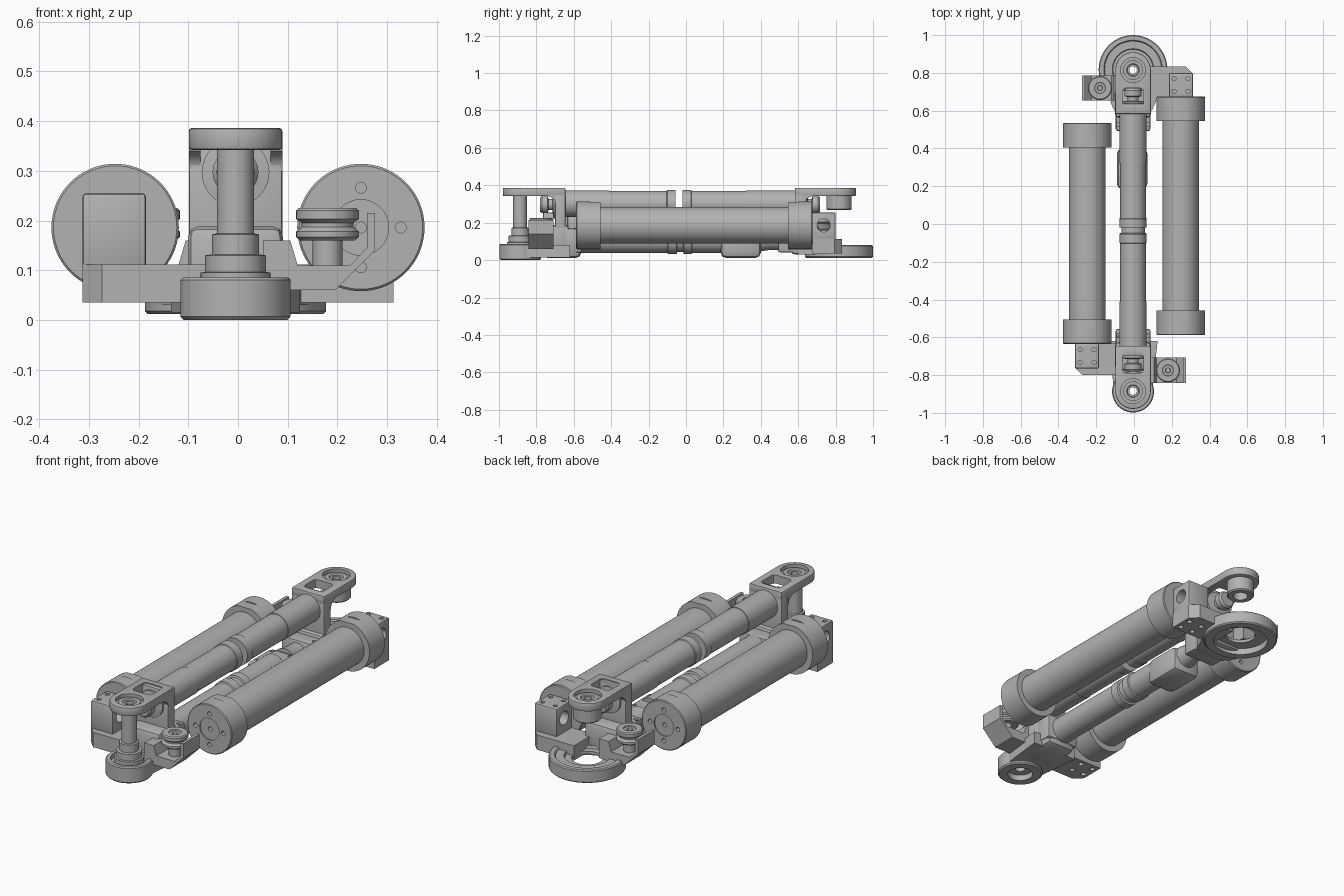
import bpy, bmesh
from math import sin, cos, pi, radians
from mathutils import Vector

if "Cube" in bpy.data.objects:
    bpy.data.objects.remove(bpy.data.objects["Cube"])

metal = bpy.data.materials.new("plain_grey")
metal.use_nodes = True
metal.diffuse_color = (0.45, 0.45, 0.45, 1)
metal.node_tree.nodes["Principled BSDF"].inputs["Base Color"].default_value = metal.diffuse_color
parts = []
CX = -0.005      # centre line of the folded arm
TUBE_Z = 0.302   # height of the upper tubes
ROD_Z = 0.105    # height of the lower tube
CYL_Z = 0.186    # height of the two big cylinders


def finish(name, bm):
    bmesh.ops.recalc_face_normals(bm, faces=bm.faces)
    mesh = bpy.data.meshes.new(name)
    bm.to_mesh(mesh)
    bm.free()
    ob = bpy.data.objects.new(name, mesh)
    bpy.context.collection.objects.link(ob)
    mesh.materials.append(metal)
    parts.append(ob)
    return ob


def lathe(name, profile, centre, axis="Z", n=56):
    """Turn (radius, height) points round an axis; a profile off the axis makes a ring."""
    bm = bmesh.new()
    place = {"Z": lambda a, b, h: (a, b, h), "Y": lambda a, b, h: (a, h, b),
             "X": lambda a, b, h: (h, a, b)}[axis]
    c = Vector(centre)
    rows = [[bm.verts.new(c + Vector(place(r * cos(2 * pi * i / n), r * sin(2 * pi * i / n), h)))
             for i in range(n)] for r, h in profile]
    pairs = list(zip(rows, rows[1:]))
    if profile[0][0] > 0:
        pairs.append((rows[-1], rows[0]))
    for a, b in pairs:
        for i in range(n):
            j = (i + 1) % n
            bm.faces.new((a[i], a[j], b[j], b[i]))
    bmesh.ops.remove_doubles(bm, verts=bm.verts, dist=1e-5)
    return finish(name, bm)


def rod(name, r, h0, h1, centre, axis="Z", n=32):
    return lathe(name, [(0, h0), (r, h0), (r, h1), (0, h1)], centre, axis, n)


def prism(name, outline, lo, hi, axis="Z", bevel=0.0):
    """Extrude an outline in x,y along z, or an outline in x,z along y."""
    bm = bmesh.new()
    put = (lambda p, h: (p[0], p[1], h)) if axis == "Z" else (lambda p, h: (p[0], h, p[1]))
    face = bm.faces.new([bm.verts.new(put(p, lo)) for p in outline])
    ext = bmesh.ops.extrude_face_region(bm, geom=[face])
    move = Vector(put((0, 0), hi - lo))
    bmesh.ops.translate(bm, vec=move, verts=[v for v in ext["geom"] if isinstance(v, bmesh.types.BMVert)])
    if bevel:
        bmesh.ops.bevel(bm, geom=bm.edges[:], offset=bevel, segments=2, affect="EDGES", profile=0.5)
    return finish(name, bm)


def box(name, x, y, z, bevel=0.0):
    x, y = sorted(x), sorted(y)
    return prism(name, [(x[0], y[0]), (x[1], y[0]), (x[1], y[1]), (x[0], y[1])], z[0], z[1], "Z", bevel)


def cut(ob, cutters):
    for c in cutters:
        parts.remove(c)
        c.hide_render = True
        mod = ob.modifiers.new("cut", "BOOLEAN")
        mod.operation, mod.solver, mod.object = "DIFFERENCE", "EXACT", c
        bpy.context.view_layer.objects.active = ob
        bpy.ops.object.modifier_apply(modifier=mod.name)
        bpy.data.objects.remove(c)


def tongue(cy, r, y_end, s, w=None):
    """Outline with a round tip at cy on side s and a straight end at y_end."""
    arc = [(CX + r * cos(pi * i / 24), cy + s * r * sin(pi * i / 24)) for i in range(25)]
    w = w or r
    return arc + [(CX - w, y_end), (CX + w, y_end)]


def big_cylinder(name, x, y0, y1, open_y, s):
    R, r, L, c = 0.128, 0.097, 0.13, 0.004
    ob = lathe(name, [(0, y0), (R - c, y0), (R, y0 + c), (R, y0 + L), (r, y0 + L), (r, y1 - L),
                      (R, y1 - L), (R, y1 - c), (R - c, y1), (0, y1)], (x, 0, CYL_Z), "Y", 72)
    # spanner flats on the caps, round recess and screw holes in the open end
    top = (CYL_Z + R - 0.006, CYL_Z + R + 0.02)
    tools = [box("flat", (x - 0.1, x + 0.1), (y0 + L - 0.055, y0 + L + 0.01), top),
             box("flat", (x - 0.1, x + 0.1), (y1 - L - 0.01, y1 - L + 0.055), top),
             rod("recess", 0.056, -0.006, 0.006, (x, open_y, CYL_Z), "Y")]
    for dx, dz in ((0, 0), (0.08, 0), (-0.08, 0), (0, 0.08), (0, -0.08)):
        tools.append(rod("hole", 0.011, -0.03, 0.03, (x, open_y, CYL_Z + dz) if not dx
                         else (x + dx, open_y, CYL_Z), "Y", 16))
    cut(ob, tools)


def mount_block(name, s, y_in, y_top, y_low):
    """Block that carries a cylinder, on a foot reaching in to the bracket."""
    x0, x1 = s * 0.313, s * 0.185
    d = 1 if y_low > y_in else -1
    block = box(name, (x0, x1), (y_in, y_top), (0.105, 0.255), 0.008)
    foot = prism(name + "_foot", [(s * 0.313, y_in), (s * 0.313, y_low - d * 0.04),
                                  (s * 0.273, y_low), (s * 0.06, y_low), (s * 0.06, y_in)], 0.035, 0.112)
    mid = (y_in + y_top) / 2
    spots = [(s * 0.249 + i * 0.037, mid + j * 0.034) for i in (-1, 1) for j in (-1, 1)]
    cut(block, [rod("bore", 0.035, -0.1, 0.1, (s * 0.249, mid, CYL_Z), "X")]
        + [rod("hole", 0.011, 0.225, 0.27, (a, b, 0), "Z", 16) for a, b in spots])
    cut(foot, [rod("hole", 0.013, 0.0, 0.07, (a, b, 0), "Z", 16) for a, b in spots])


def pulley_arm(name, s, y):
    """Bent arm with an upright lip and a grooved pulley."""
    prism(name + "_arm", [(s * a, b) for a, b in (
        (0.05, 0.06), (0.195, 0.06), (0.275, 0.14), (0.275, 0.215), (0.259, 0.215),
        (0.259, 0.145), (0.225, 0.11), (0.12, 0.11), (0.105, 0.16), (0.05, 0.16))], y - 0.067, y + 0.067, "Y")
    rod(name + "_post", 0.03, 0.09, 0.17, (s * 0.18, y, 0))
    lathe(name + "_wheel", [(0, 0.16), (0.055, 0.16), (0.063, 0.167), (0.063, 0.178), (0.052, 0.187),
                            (0.052, 0.195), (0.063, 0.203), (0.063, 0.22), (0.058, 0.225), (0.03, 0.225),
                            (0.028, 0.219), (0.014, 0.219), (0.012, 0.205), (0, 0.205)], (s * 0.18, y, 0))


def upper_bracket(name, s, pivot, wall, pocket):
    """Top plate with a round tip, a wall under it and the plug of the upper tube."""
    plate = prism(name + "_plate", tongue(pivot, 0.094, wall, s), 0.342, 0.386, "Z", 0.006)
    cut(plate, [rod("bore", 0.036, 0.3, 0.4, (CX, pivot, 0)),
                rod("seat", 0.066, 0.366, 0.4, (CX, pivot, 0)),
                box("pocket", (CX - 0.055, CX + 0.055), pocket, (0.3, 0.42), 0.018)])
    lathe(name + "_bearing", [(0.02, 0.345), (0.04, 0.345), (0.052, 0.36), (0.052, 0.376),
                              (0.034, 0.376), (0.03, 0.37), (0.02, 0.37)], (CX, pivot, 0))
    box(name + "_wall", (CX - 0.094, CX + 0.094), (wall, wall + s * 0.055), (0.06, 0.38), 0.006)
    for side in (-1, 1):   # gussets blending the wall into the plate
        x = CX + side * 0.082
        g = box(name + "_gusset", (x - 0.012, x + 0.012), (wall + s * 0.05, wall + s * 0.09), (0.3, 0.35))
        cut(g, [rod("curve", 0.042, -0.1, 0.1, (x, wall + s * 0.095, 0.298), "X")])
    lathe(name + "_plug", [(0, 0), (0.068, 0), (0.068, s * 0.065), (0.03, s * 0.07), (0.03, s * 0.09),
                           (0.046, s * 0.095), (0.046, s * 0.125), (0.038, s * 0.135), (0, s * 0.135)],
          (CX, wall, TUBE_Z - 0.005), "Y", 40)
    # saddle and drilled foot under the wall
    box(name + "_saddle", (CX - 0.095, CX + 0.095), (wall - s * 0.02, wall + s * 0.13), (0.03, 0.188), 0.02)
    foot = box(name + "_foot", (CX - 0.092, CX + 0.092), (wall - s * 0.09, wall + s * 0.02), (0.04, 0.17), 0.012)
    cut(foot, [rod("hole", 0.011, 0.14, 0.2, (CX + i * 0.076, wall - s * 0.055, 0), "Z", 16) for i in (-1, 1)])


# Big cylinders and the blocks that hold them
big_cylinder("right_cylinder", -0.247, -0.635, 0.535, 0.535, 1)
big_cylinder("left_cylinder", 0.247, -0.588, 0.675, -0.588, -1)
mount_block("front_block", -1, -0.633, -0.765, -0.80)
mount_block("back_block", 1, 0.673, 0.80, 0.835)
pulley_arm("front_pulley", 1, -0.775)
pulley_arm("back_pulley", -1, 0.72)

# Upper brackets and the two upper tubes, parted in the middle
upper_bracket("front_bracket", -1, -0.885, -0.645, (-0.79, -0.68))
upper_bracket("back_bracket", 1, 0.815, 0.582, (0.62, 0.72))
for name, s, inner, outer, neck in (("front", -1, 0.055, 0.65, 0.41), ("back", 1, -0.015, 0.59, 0.32)):
    base = -inner if s < 0 else -0.018
    lathe(name + "_upper_tube", [(0, base), (0.072, base), (0.072, base + s * 0.045), (0.068, base + s * 0.048),
                                 (0.068, s * neck), (0.071, s * neck), (0.071, s * outer), (0, s * outer)],
          (CX, 0, TUBE_Z), "Y")

# Lower tube with collars, its clamp and the neck to the back ring
lathe("lower_tube", [(0, -0.6), (0.066, -0.6), (0.066, -0.1), (0.072, -0.097), (0.072, -0.05), (0.062, -0.047),
                     (0.062, -0.015), (0.072, -0.012), (0.072, 0.03), (0.066, 0.033), (0.066, 0.3), (0, 0.3)],
      (CX, 0, ROD_Z), "Y")
clamp = box("back_clamp", (CX - 0.086, CX + 0.076), (0.185, 0.40), (0.012, 0.15), 0.028)
cut(clamp, [rod("hole", 0.01, 0.11, 0.2, (CX + i * 0.05, y, 0), "Z", 16) for i in (-1, 1) for y in (0.24, 0.36)])
lathe("back_neck", [(0, 0.39), (0.06, 0.39), (0.05, 0.45), (0.05, 0.56), (0.065, 0.6), (0.065, 0.66), (0, 0.66)],
      (CX, 0, ROD_Z), "Y")
box("front_clamp", (CX - 0.086, CX + 0.086), (-0.77, -0.56), (0.012, 0.15), 0.028)

# Front boss, its web and the stepped pivot shaft
PIVOT = (CX, -0.887, 0)
lathe("front_boss", [(0.062, 0.0), (0.104, 0.0), (0.111, 0.007), (0.111, 0.08), (0.106, 0.085), (0.088, 0.085),
                     (0.085, 0.065), (0.05, 0.065), (0.05, 0.04), (0.062, 0.035)], PIVOT)
lathe("pivot_shaft", [(0.025, 0.03), (0.07, 0.03), (0.07, 0.095), (0.061, 0.097), (0.061, 0.13), (0.047, 0.132),
                      (0.047, 0.172), (0.037, 0.174), (0.037, 0.36), (0.025, 0.36)], PIVOT)
web = prism("front_web", tongue(-0.887, 0.1, -0.62, -1, 0.13), 0.015, 0.08)
cut(web, [rod("well", 0.095, -0.02, 0.2, PIVOT)])

# Back ring, its web and the boss hanging under the top plate
HUB = (CX, 0.818, 0)
lathe("back_ring", [(0.135, 0.012), (0.176, 0.012), (0.182, 0.018), (0.182, 0.075), (0.177, 0.08), (0.155, 0.08),
                    (0.15, 0.072), (0.11, 0.072), (0.106, 0.06), (0.074, 0.06), (0.074, 0.045), (0.135, 0.045)],
      HUB, "Z", 72)
web = prism("back_web", [(CX - 0.17, 0.76), (CX - 0.13, 0.67), (CX - 0.1, 0.6), (CX + 0.1, 0.6),
                         (CX + 0.13, 0.67), (CX + 0.17, 0.76)], 0.03, 0.105)
cut(web, [rod("well", 0.14, -0.02, 0.2, HUB)])
lathe("back_boss", [(0.036, 0.268), (0.062, 0.268), (0.068, 0.274), (0.068, 0.35), (0.036, 0.35)], HUB)

# Smooth shading with sharp corners
bpy.ops.object.select_all(action="DESELECT")
for ob in parts:
    ob.select_set(True)
bpy.context.view_layer.objects.active = parts[0]
bpy.ops.object.shade_smooth_by_angle(angle=radians(30))
